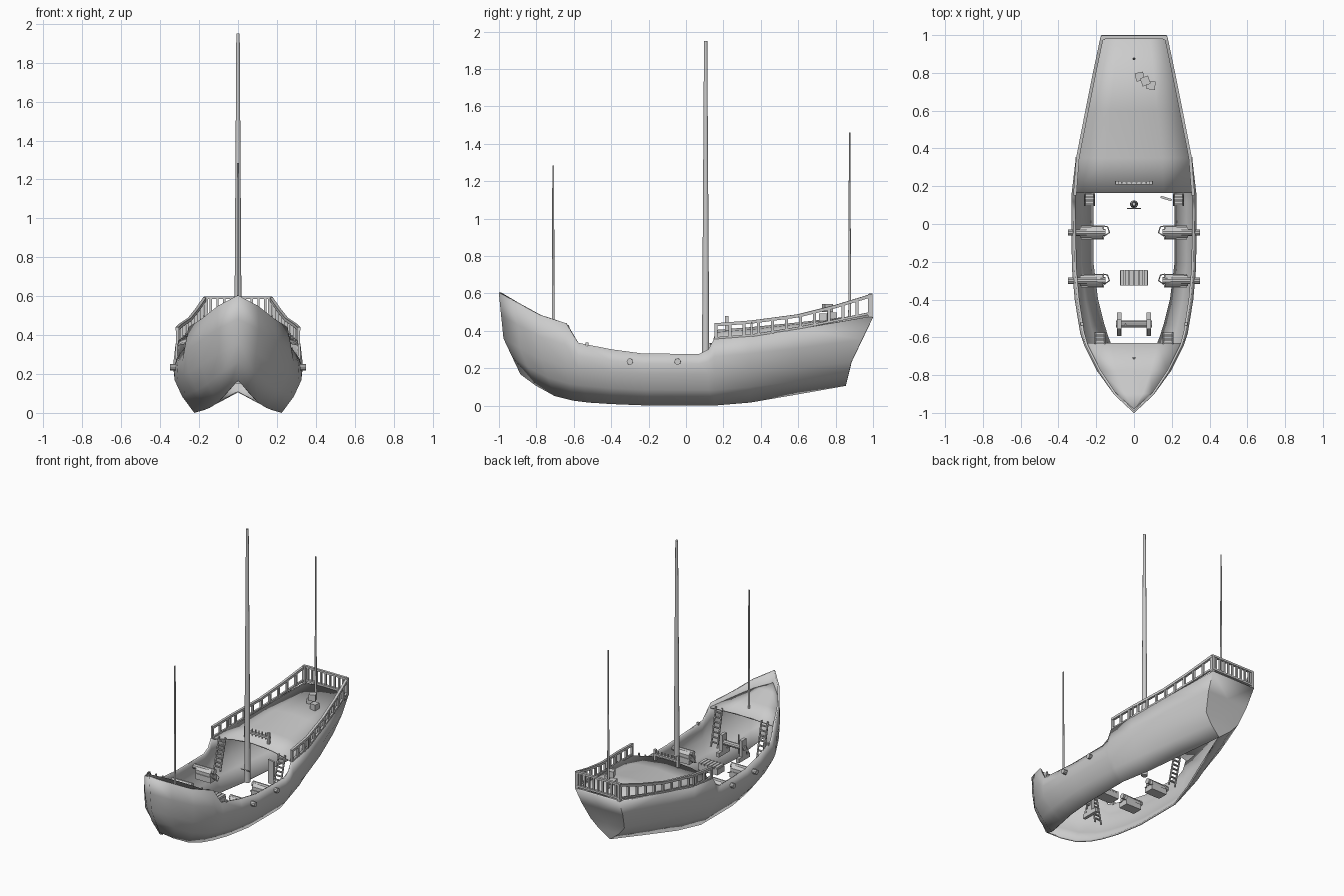
import bpy, bmesh, math
from mathutils import Vector, Matrix

if "Cube" in bpy.data.objects:
    bpy.data.objects.remove(bpy.data.objects["Cube"])

def finish(name, bm, smooth=None):
    me = bpy.data.meshes.new(name)
    bmesh.ops.recalc_face_normals(bm, faces=bm.faces)
    bm.to_mesh(me)
    bm.free()
    ob = bpy.data.objects.new(name, me)
    bpy.context.collection.objects.link(ob)
    if smooth:
        bpy.ops.object.select_all(action='DESELECT')
        ob.select_set(True)
        bpy.context.view_layer.objects.active = ob
        bpy.ops.object.shade_smooth_by_angle(angle=math.radians(smooth))
    return ob

def box(bm, loc, size, rz=0.0, rx=0.0):
    m = (Matrix.Translation(loc) @ Matrix.Rotation(rz, 4, 'Z') @ Matrix.Rotation(rx, 4, 'X')
         @ Matrix.Diagonal((*size, 1)))
    bmesh.ops.create_cube(bm, size=1, matrix=m)

def rod(bm, a, b, r1, r2=None, n=8):
    a, b = Vector(a), Vector(b)
    rot = (b - a).to_track_quat('Z', 'Y').to_matrix().to_4x4()
    m = Matrix.Translation((a + b) / 2) @ rot @ Matrix.Rotation(math.pi / n, 4, 'Z')
    bmesh.ops.create_cone(bm, cap_ends=True, segments=n, radius1=r1,
                          radius2=r1 if r2 is None else r2, depth=(b - a).length, matrix=m)

def lerp(table, y):
    for p, q in zip(table, table[1:]):
        if y <= q[0]:
            t = (y - p[0]) / (q[0] - p[0])
            return [u + (v - u) * t for u, v in zip(p[1:], q[1:])]
    return list(table[-1][1:])

# Hull stations: top edge, chine and bottom edge, each as y, x, z
ST = [
    (-.995, 0, .605, -.97, 0, .36, -.88, 0, .17),
    (-.90, .10, .55, -.885, .09, .31, -.80, .05, .11),
    (-.78, .18, .485, -.77, .185, .25, -.70, .10, .055),
    (-.64, .25, .44, -.64, .25, .21, -.60, .14, .03),
    (-.575, .268, .335, -.575, .275, .20, -.52, .165, .02),
    (-.40, .295, .30, -.40, .305, .18, -.40, .195, .012),
    (-.23, .31, .277, -.23, .32, .17, -.20, .22, .004),
    (.07, .315, .275, .07, .32, .17, .07, .22, .004),
    (.12, .315, .30, .12, .32, .17, .12, .22, .004),
    (.15, .315, .355, .15, .32, .17, .15, .22, .004),
    (.34, .30, .37, .34, .29, .185, .34, .165, .02),
    (.60, .25, .41, .60, .22, .205, .60, .08, .065),
    (.995, .17, .475, .88, .13, .235, .85, 0, .11)]

bm = bmesh.new()
grid = []
for s in ST:
    t, c, b = Vector((s[1], s[0], s[2])), Vector((s[4], s[3], s[5])), Vector((s[7], s[6], s[8]))
    u, l = (t + c) / 2, (c + b) / 2
    if s[4] > 0:
        u.x += .008
        l.x += .012
    grid.append([bm.verts.new(p) for p in (t, u, c, l, b)])
for a, b in zip(grid, grid[1:]):
    for i in range(4):
        bm.faces.new((a[i], a[i + 1], b[i + 1], b[i]))
# Transom closes the stern
last = grid[-1]
mid = [bm.verts.new((0, v.co.y, v.co.z)) for v in last[:4]]
for i in range(3):
    bm.faces.new((last[i], last[i + 1], mid[i + 1], mid[i]))
bm.faces.new((last[3], last[4], mid[3]))
hull = finish("hull", bm, 35)
mod = hull.modifiers.new("mirror", 'MIRROR')
mod.merge_threshold = .0005
mod = hull.modifiers.new("planks", 'SOLIDIFY')
mod.thickness = .012
mod.offset = 0

# Decks, cambered across the beam
def deck(name, rows):
    bm = bmesh.new()
    vs = [[bm.verts.new((x * k, y, z + h * (1 - k * k))) for k in (-1, -.5, 0, .5, 1)]
          for y, x, z, h in rows]
    for a, b in zip(vs, vs[1:]):
        for i in range(4):
            bm.faces.new((a[i], a[i + 1], b[i + 1], b[i]))
    ob = finish(name, bm, 30)
    m = ob.modifiers.new("thickness", 'SOLIDIFY')
    m.thickness = .01
    m.offset = 0
deck("stern_deck", [(.165, .312, .35, .05), (.35, .295, .365, .05), (.6, .248, .405, .035), (.985, .168, .465, .02)])
deck("bow_deck", [(-.63, .25, .41, .01), (-.78, .178, .445, .01), (-.9, .095, .485, .01), (-.985, .004, .515, .003)])

# Stern railing: y, x, lower z, upper z
RAIL = [(.155, .313, .36, .432), (.35, .298, .375, .447), (.6, .249, .415, .48),
        (.8, .209, .455, .53), (.99, .169, .495, .588)]
bm = bmesh.new()
for s in (-1, 1):
    for p, q in zip(RAIL, RAIL[1:]):
        for k, r in ((2, .009), (3, .012)):
            rod(bm, (s * p[1], p[0], p[k]), (s * q[1], q[0], q[k]), r, n=4)
    for i in range(12):
        y = .16 + .83 * i / 11
        x, lo, hi = lerp(RAIL, y)
        box(bm, (s * x, y, (lo + hi) / 2), (.014, .016, hi - lo + .012))
    box(bm, (s * .165, .985, .535), (.022, .022, .125))
for z in (.495, .592):
    box(bm, (0, .988, z), (.33, .018, .014))
for i in range(9):
    box(bm, (-.14 + .035 * i, .988, .54), (.012, .012, .1))
finish("stern_railing", bm)

# Masts
for name, y, z0, z1, r0, r1 in (("fore_mast", -.71, .42, 1.285, .007, .005),
                                ("main_mast", .105, .15, 1.95, .021, .009),
                                ("aft_mast", .875, .46, 1.46, .008, .004)):
    bm = bmesh.new()
    rod(bm, (0, y, z0), (0, y, z1), r0, r1, 12)
    finish(name, bm, 40)
bm = bmesh.new()
rod(bm, (-.037, .083, .24), (.037, .083, .24), .003, n=6)
finish("mast_pin", bm)

# Pin rack at the front of the stern deck
bm = bmesh.new()
for x in (-.09, .09):
    box(bm, (x, .218, .43), (.018, .018, .1))
box(bm, (0, .218, .445), (.2, .02, .014))
for i in range(6):
    rod(bm, (-.065 + .026 * i, .218, .425), (-.065 + .026 * i, .218, .472), .005, n=6)
finish("pin_rack", bm)

# Crates on the stern deck
bm = bmesh.new()
for x, y, z, a in ((.03, .78, .475, .2), (.09, .735, .47, -.1), (.06, .757, .522, .35)):
    box(bm, (x, y, z), (.045, .045, .045), a)
finish("crates", bm)

# Ladders: centre x, foot y, head y, head z
bm = bmesh.new()
for s in (-1, 1):
    for x, y0, y1, z1 in ((.235, .10, .16, .385), (.18, -.575, -.63, .43)):
        for dx in (-.025, .025):
            rod(bm, (s * x + dx, y0, .165), (s * x + dx, y1, z1), .006, n=4)
        for i in range(1, 8):
            t = i / 8
            box(bm, (s * x, y0 + (y1 - y0) * t, .165 + (z1 - .165) * t), (.05, .013, .007))
finish("ladders", bm)

# Cannons with carriages and ropes
for row, y in (("aft", -.045), ("fore", -.3)):
    for side, s in (("left", -1), ("right", 1)):
        bm = bmesh.new()
        box(bm, (s * .22, y, .185), (.12, .072, .04))
        rod(bm, (s * .165, y, .215), (s * .285, y, .215), .036, .03, 8)
        rod(bm, (s * .15, y, .235), (s * .35, y, .235), .019, .017, 10)
        pts = [(s * .165, y + .035, .2), (s * .14, y + .03, .19), (s * .13, y, .175), (s * .16, y - .02, .2)]
        for a, b in zip(pts, pts[1:]):
            rod(bm, a, b, .003, n=5)
        finish(f"{row}_{side}_cannon", bm)

# Slatted hatch amidships
bm = bmesh.new()
box(bm, (0, -.285, .18), (.15, .08, .04))
for i in range(6):
    box(bm, (-.0625 + .025 * i, -.285, .206), (.02, .082, .014))
finish("hatch", bm)

# Windlass
bm = bmesh.new()
rod(bm, (-.095, -.53, .25), (.095, -.53, .25), .018, n=10)
for s in (-1, 1):
    box(bm, (s * .078, -.53, .18), (.022, .125, .03))
    box(bm, (s * .078, -.53, .245), (.022, .05, .13))
    rod(bm, (s * .078, -.585, .185), (s * .078, -.53, .29), .012, n=4)
rod(bm, (-.045, -.53, .2), (-.045, -.53, .335), .005, n=6)
finish("windlass", bm)

# Open cabin door and rail cleats
bm = bmesh.new()
box(bm, (.17, .135, .25), (.06, .012, .17), -.3)
finish("cabin_door", bm)
bm = bmesh.new()
for s in (-1, 1):
    box(bm, (s * .275, -.53, .327), (.016, .016, .02))
    box(bm, (s * .305, .35, .41), (.012, .012, .06))
finish("cleats", bm)
